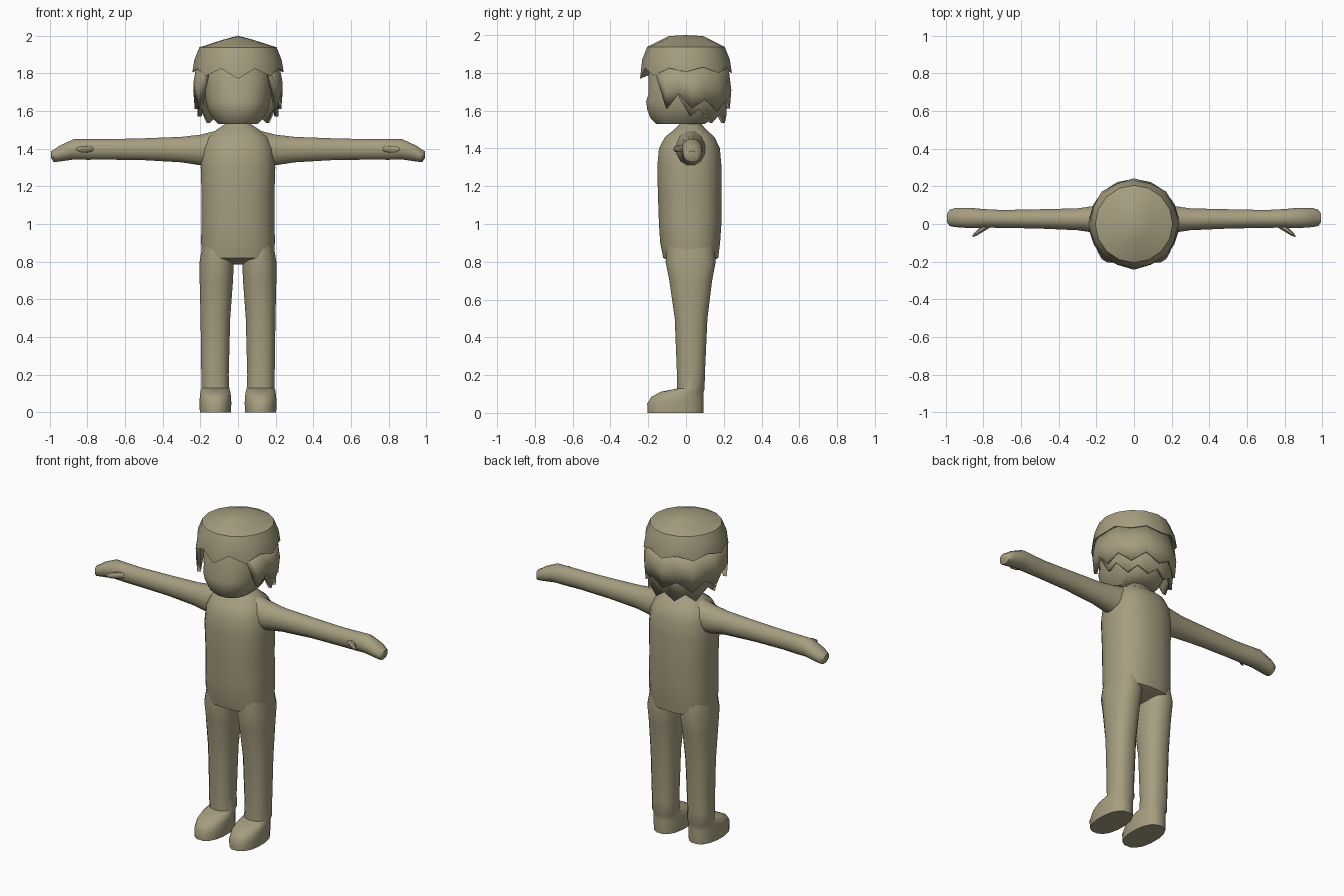
import bpy, bmesh, math
from math import sin, cos, pi, radians

mat = bpy.data.materials.new("khaki clay")
mat.diffuse_color = (0.38, 0.34, 0.215, 1)


def make_object(name, bm, angle=40):
    bmesh.ops.recalc_face_normals(bm, faces=bm.faces)
    mesh = bpy.data.meshes.new(name)
    bm.to_mesh(mesh)
    bm.free()
    mesh.materials.append(mat)
    ob = bpy.data.objects.new(name, mesh)
    bpy.context.collection.objects.link(ob)
    bpy.ops.object.select_all(action='DESELECT')
    ob.select_set(True)
    bpy.context.view_layer.objects.active = ob
    bpy.ops.object.shade_smooth_by_angle(angle=radians(angle))
    return ob


def bridge(bm, rows, closed=True):
    for a, b in zip(rows, rows[1:]):
        n = len(a)
        for i in range(n if closed else n - 1):
            j = (i + 1) % n
            bm.faces.new((a[i], a[j], b[j], b[i]))


def loft(name, rings, axis='z', side=1, n=16, power=2.0, angle=40):
    """Rings are (position, centre 1, centre 2, radius 1, radius 2) along an axis."""
    bm = bmesh.new()
    rows = []
    for t, c1, c2, r1, r2 in rings:
        row = []
        for i in range(n):
            a = 2 * pi * (i + 0.5) / n
            u = c1 + r1 * math.copysign(abs(cos(a)) ** (2 / power), cos(a))
            v = c2 + r2 * math.copysign(abs(sin(a)) ** (2 / power), sin(a))
            x, y, z = (u, v, t) if axis == 'z' else (t, u, v)
            row.append(bm.verts.new((x * side, y, z)))
        rows.append(row)
    bridge(bm, rows)
    bm.faces.new(rows[0])
    bm.faces.new(rows[-1])
    return make_object(name, bm, angle)


# Torso with neck
loft("torso", [
    (0.785, 0, 0.02, 0.03, 0.06), (0.82, 0, 0.025, 0.19, 0.147),
    (0.90, 0, 0.022, 0.198, 0.16), (1.0, 0, 0.022, 0.196, 0.167),
    (1.15, 0, 0.02, 0.195, 0.17), (1.3, 0, 0.018, 0.2, 0.172),
    (1.4, 0, 0.018, 0.19, 0.163), (1.46, 0, 0.02, 0.165, 0.133),
    (1.50, 0, 0.022, 0.115, 0.085), (1.53, 0, 0.025, 0.07, 0.057),
    (1.60, 0, 0.025, 0.06, 0.05)], power=2.4, n=20)

for side, label in ((1, "left"), (-1, "right")):
    # Leg flowing into a rounded shoe
    loft(label + "_leg", [
        (0, 0.12, -0.056, 0.084, 0.15), (0.05, 0.12, -0.056, 0.086, 0.152),
        (0.085, 0.12, -0.045, 0.084, 0.14), (0.112, 0.12, -0.02, 0.08, 0.115),
        (0.128, 0.12, 0.025, 0.075, 0.075), (0.2, 0.122, 0.026, 0.074, 0.075),
        (0.5, 0.12, 0.027, 0.08, 0.088), (0.7, 0.115, 0.025, 0.09, 0.115),
        (0.8, 0.113, 0.025, 0.092, 0.135), (0.92, 0.11, 0.022, 0.075, 0.12)],
        side=side, power=2.3)
    # Arm and mitten hand
    loft(label + "_arm", [
        (0.06, 0.022, 1.40, 0.09, 0.11), (0.13, 0.024, 1.397, 0.085, 0.098),
        (0.2, 0.025, 1.393, 0.075, 0.084), (0.3, 0.025, 1.395, 0.06, 0.07),
        (0.5, 0.027, 1.397, 0.053, 0.06), (0.7, 0.027, 1.396, 0.049, 0.056),
        (0.8, 0.03, 1.396, 0.051, 0.057), (0.87, 0.032, 1.397, 0.056, 0.056),
        (0.95, 0.034, 1.373, 0.052, 0.043), (0.978, 0.033, 1.361, 0.045, 0.034),
        (0.992, 0.032, 1.368, 0.025, 0.02)],
        axis='x', side=side, n=12)
    # Thumb
    loft(label + "_thumb", [
        (0.76, 0.0, 1.398, 0.018, 0.014), (0.80, -0.022, 1.398, 0.02, 0.019),
        (0.835, -0.048, 1.397, 0.015, 0.018), (0.857, -0.064, 1.397, 0.006, 0.009)],
        axis='x', side=side, n=8)

# Head
loft("head", [
    (1.53, 0, -0.03, 0.105, 0.13), (1.56, 0, -0.02, 0.135, 0.17),
    (1.605, 0, -0.015, 0.16, 0.192), (1.65, 0, -0.012, 0.172, 0.201),
    (1.69, 0, -0.01, 0.176, 0.19), (1.82, 0, -0.01, 0.18, 0.192),
    (1.92, 0, -0.005, 0.13, 0.14)], power=2.3, n=20)


# Hair cap with a zigzag fringe
def polar(angle, r, z):
    """Angle in degrees measured from the front."""
    a = radians(angle)
    return (r * sin(a), -r * cos(a), z)


bm = bmesh.new()
half = [1.77, 1.825, 1.785, 1.825, 1.805, 1.83, 1.80, 1.825, 1.80]
rim_z = half + half[-2:0:-1]
rows = [[], [], [], [], []]
for i, z in enumerate(rim_z):
    a = 22.5 * i
    tilt = abs(sin(radians(a)))
    rows[0].append(bm.verts.new(polar(a, 0.19, z + 0.02)))
    rows[1].append(bm.verts.new(polar(a, 0.243 if i % 2 == 0 else 0.234, z)))
    rows[2].append(bm.verts.new(polar(a, 0.232, 1.87)))
    rows[3].append(bm.verts.new(polar(a, 0.205, 1.938)))
    rows[4].append(bm.verts.new(polar(a, 0.09, 1.995 - 0.02 * tilt)))
bridge(bm, rows)
top = bm.verts.new((0, 0, 2.0))
for i in range(16):
    bm.faces.new((rows[4][i], rows[4][(i + 1) % 16], top))
make_object("hair_cap", bm, 38)


# Layers of pointed locks around the sides and back
def hair_layer(name, points, r_top, r_mid, r_tip):
    pts = points + [(360 - a, z) for a, z in points[-2::-1]]
    bm = bmesh.new()
    rows = [[], [], []]
    for a, z in pts:
        rows[0].append(bm.verts.new(polar(a, r_top, 1.83)))
        rows[1].append(bm.verts.new(polar(a, r_mid, 1.83 + (z - 1.83) * 0.55)))
        rows[2].append(bm.verts.new(polar(a, r_tip, z)))
    bridge(bm, rows, closed=False)
    ob = make_object(name, bm, 40)
    mod = ob.modifiers.new("thickness", 'SOLIDIFY')
    mod.thickness = 0.02
    mod.offset = -1
    return ob


hair_layer("outer_locks", [
    (46, 1.79), (63, 1.61), (80, 1.69), (98, 1.61), (116, 1.66),
    (136, 1.60), (158, 1.66), (180, 1.61)], 0.225, 0.24, 0.232)
hair_layer("inner_locks", [
    (80, 1.67), (96, 1.57), (110, 1.61), (130, 1.535), (146, 1.58),
    (163, 1.535), (180, 1.58)], 0.205, 0.218, 0.215)
